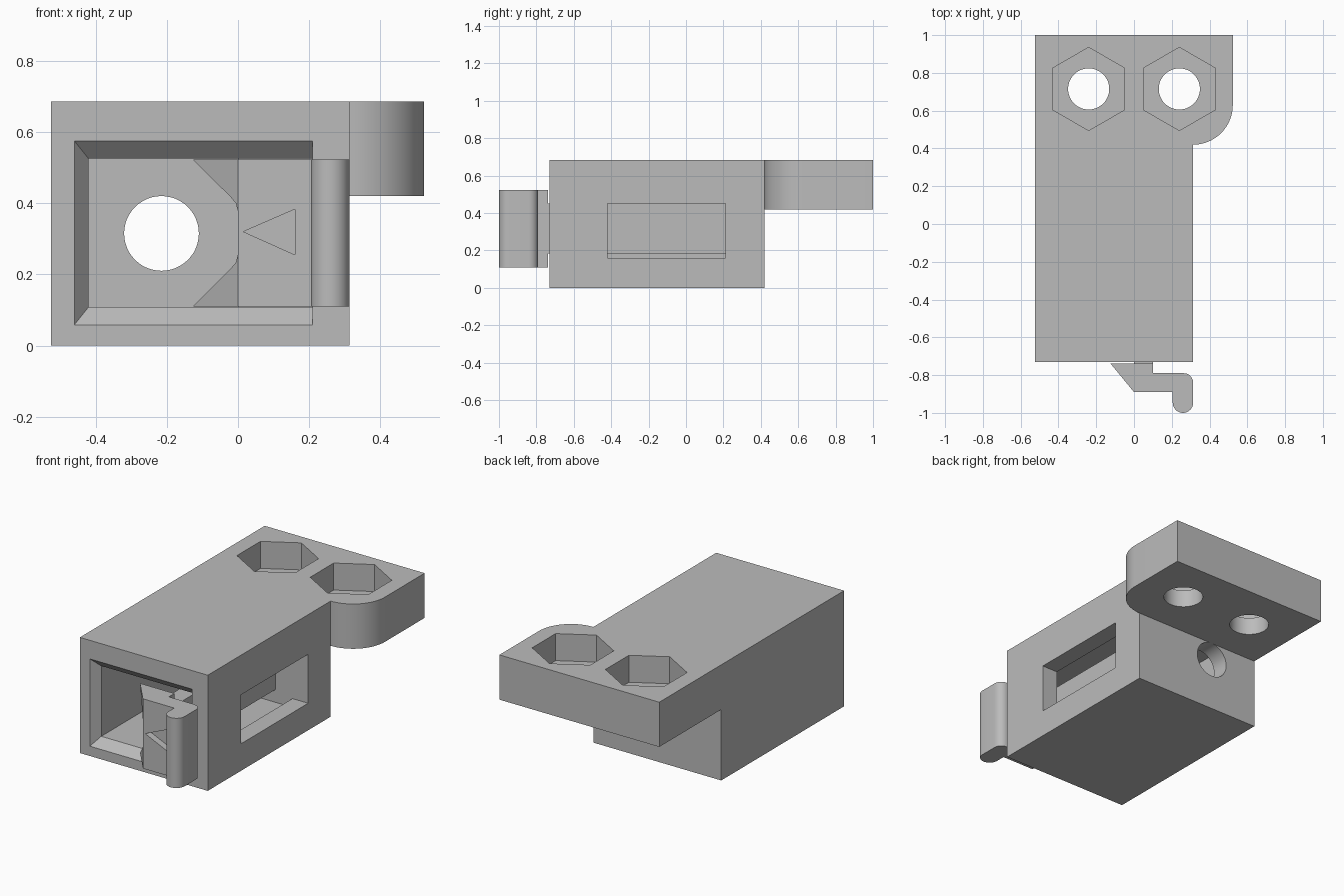
import bpy, bmesh
from math import sin, cos, pi, radians

if "Cube" in bpy.data.objects:
    bpy.data.objects.remove(bpy.data.objects["Cube"], do_unlink=True)

grey = bpy.data.materials.new("plain_grey")
grey.use_nodes = True
grey.diffuse_color = (0.5, 0.5, 0.5, 1)
grey.node_tree.nodes["Principled BSDF"].inputs["Base Color"].default_value = grey.diffuse_color


def loft(name, rings):
    """Closed solid through a list of matching vertex rings."""
    bm = bmesh.new()
    loops = [[bm.verts.new(p) for p in ring] for ring in rings]
    for a, b in zip(loops, loops[1:]):
        for i in range(len(a)):
            j = (i + 1) % len(a)
            bm.faces.new((a[i], a[j], b[j], b[i]))
    bm.faces.new(loops[0])
    bm.faces.new(loops[-1])
    bmesh.ops.recalc_face_normals(bm, faces=bm.faces)
    mesh = bpy.data.meshes.new(name)
    bm.to_mesh(mesh)
    bm.free()
    mesh.materials.append(grey)
    obj = bpy.data.objects.new(name, mesh)
    bpy.context.collection.objects.link(obj)
    return obj


def prism(name, points, low, high, axis="z"):
    """Extrude a profile: (x, y) along z, or (x, z) along y."""
    def place(p, h):
        return (p[0], p[1], h) if axis == "z" else (p[0], h, p[1])
    return loft(name, [[place(p, h) for p in points] for h in (low, high)])


def box(name, x, y, z):
    return prism(name, [(x[0], y[0]), (x[1], y[0]), (x[1], y[1]), (x[0], y[1])], *z)


def arc(cx, cy, r, start, end, steps=16):
    angles = [radians(start + (end - start) * i / steps) for i in range(steps + 1)]
    return [(cx + r * cos(a), cy + r * sin(a)) for a in angles]


def polygon(cx, cy, r, sides, start=0):
    return arc(cx, cy, r, start, start + 360, sides)[:-1]


def combine(obj, other, operation="DIFFERENCE"):
    mod = obj.modifiers.new("cut", "BOOLEAN")
    mod.operation, mod.solver, mod.object = operation, "EXACT", other
    bpy.context.view_layer.objects.active = obj
    bpy.ops.object.modifier_apply(modifier=mod.name)
    bpy.data.objects.remove(other, do_unlink=True)


# Housing with mounting flange, cut from one outline
LEFT, RIGHT, FRONT, BACK, TOP = -0.525, 0.313, -0.73, 0.42, 0.685
outline = [(LEFT, FRONT), (RIGHT, FRONT)]
outline += arc(RIGHT, 0.63, 0.21, -90, 0, 24)
outline += [(0.523, 1.0), (LEFT, 1.0)]
housing = prism("housing", outline, 0, TOP)
combine(housing, box("under_flange", (-1, 1), (BACK, 1.5), (-0.5, 0.42)))

# Cavity with a rounded lip on its left, top and bottom edges
X0, X1, Z0, Z1 = -0.42, 0.21, 0.108, 0.525
lip, steps = 0.05, 10
sections = [(FRONT - 0.05, lip)]
sections += [(FRONT + lip * sin(a), lip * (1 - cos(pi / 2 - a)))
             for a in [i * pi / 2 / steps for i in range(steps + 1)]]
sections.append((0.21, 0))
rings = [[(X0 - e * 0.8, y, Z0 - e), (X1, y, Z0 - e), (X1, y, Z1 + e), (X0 - e * 0.8, y, Z1 + e)]
         for y, e in sections]
combine(housing, loft("cavity", rings))
combine(housing, box("deep_cavity", (X0, 0), (0.15, 0.315), (Z0, Z1)))

# Side window and rear cable hole
combine(housing, box("window", (0.15, 0.5), (-0.42, 0.21), (0.16, 0.45)))
combine(housing, prism("cable_hole", polygon(-0.215, 0.315, 0.105, 48), 0.25, 0.6, "y"))

# Hexagonal nut pockets and bolt holes
for x in (-0.24, 0.24):
    combine(housing, prism("nut_pocket", polygon(x, 0.715, 0.22, 6, 90), 0.525, 1))
    combine(housing, prism("bolt_hole", polygon(x, 0.715, 0.109, 48), 0.2, 0.6))

# Latch head: hook, plate and rounded finger tab
profile = [(-0.125, -0.738), (0, -0.89), (0.205, -0.89)]
profile += arc(0.259, -0.946, 0.054, 180, 360)
profile += arc(0.263, -0.84, 0.05, 0, 90, 10)
profile += [(0.1, -0.79), (0.1, -0.738)]
latch = prism("latch", profile, 0.11, 0.523)

# Notch between the hook prongs, and the arrow recess
half = [(-0.131, 0.21), (-0.02, 0.1), (-0.006, 0.083), (0, 0.06)]
mid = 0.3165
notch = [(-0.3, mid + 0.21)] + [(x, mid + z) for x, z in half]
notch += [(x, mid - z) for x, z in reversed(half)] + [(-0.3, mid - 0.21)]
combine(latch, prism("notch", notch, -1.2, -0.5, "y"))
combine(latch, prism("arrow", [(0.015, 0.32), (0.16, 0.383), (0.16, 0.255)], -0.95, -0.85, "y"))

# Flexible arm joining the latch head to the back of the cavity
combine(latch, box("arm", (0, 0.1), (-0.76, 0.23), (0.185, 0.45)), "UNION")

# Smooth curves, sharp edges
bpy.ops.object.select_all(action="DESELECT")
for obj in (housing, latch):
    obj.select_set(True)
    bpy.context.view_layer.objects.active = obj
bpy.ops.object.shade_smooth_by_angle(angle=radians(25))
